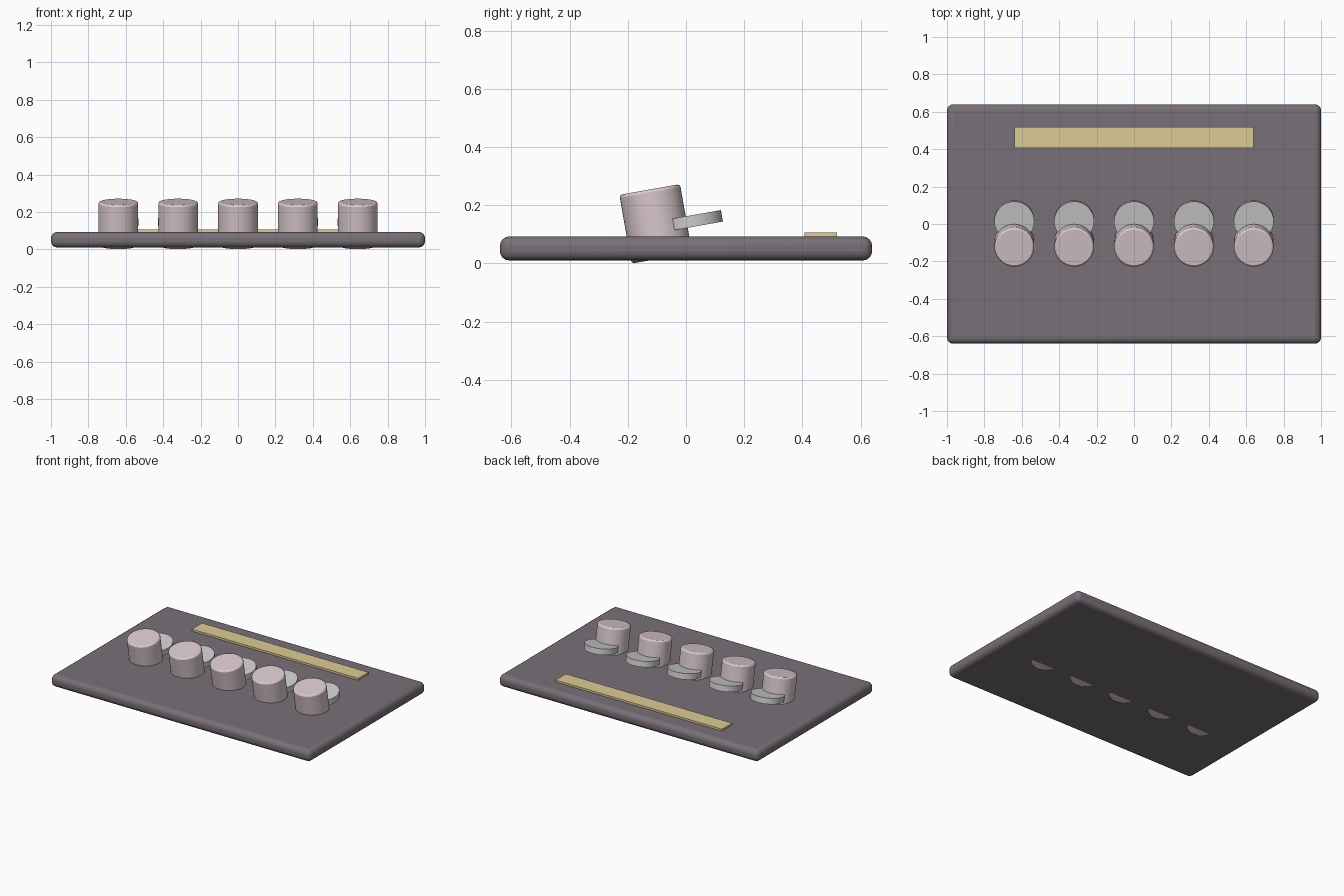
import bpy
from math import radians

if "Cube" in bpy.data.objects:
    bpy.data.objects.remove(bpy.data.objects["Cube"])

TILT = radians(10)


def paint(obj, name, rgb):
    mat = bpy.data.materials.get(name) or bpy.data.materials.new(name)
    mat.diffuse_color = (*rgb, 1)
    mat.use_nodes = True
    mat.node_tree.nodes["Principled BSDF"].inputs["Base Color"].default_value = mat.diffuse_color
    obj.data.materials.append(mat)


def bevel(obj, width, segments):
    mod = obj.modifiers.new("rounded_edges", 'BEVEL')
    mod.width = width
    mod.segments = segments
    mod.limit_method = 'ANGLE'
    mod.angle_limit = radians(40)


def smooth(obj):
    bpy.ops.object.shade_smooth_by_angle(angle=radians(35))


def box(name, size, loc):
    bpy.ops.mesh.primitive_cube_add(size=1, location=loc)
    obj = bpy.context.object
    obj.name = name
    obj.scale = size
    bpy.ops.object.transform_apply(location=False, rotation=False, scale=True)
    return obj


def disc(name, radius, depth, loc):
    bpy.ops.mesh.primitive_cylinder_add(vertices=48, radius=radius, depth=depth,
                                        location=loc, rotation=(TILT, 0, 0))
    obj = bpy.context.object
    obj.name = name
    return obj


# Rounded base plate
plate = box("base_plate", (2.0, 1.28, 0.083), (0, 0, 0.0515))
bevel(plate, 0.033, 4)
smooth(plate)
paint(plate, "plate_mauve", (0.19, 0.16, 0.185))

# Label strip along the back
strip = box("label_strip", (1.28, 0.112, 0.024), (0, 0.463, 0.095))
paint(strip, "strip_yellow", (0.72, 0.6, 0.3))

# Row of tilted knobs, each with a thin collar behind
for i in range(5):
    x = (i - 2) * 0.32
    knob = disc(f"knob_{i + 1}", 0.106, 0.24, (x, -0.104, 0.136))
    bevel(knob, 0.01, 2)
    smooth(knob)
    paint(knob, "knob_pink", (0.7, 0.58, 0.6))

    collar = disc(f"collar_{i + 1}", 0.107, 0.04, (x, 0.018, 0.145))
    smooth(collar)
